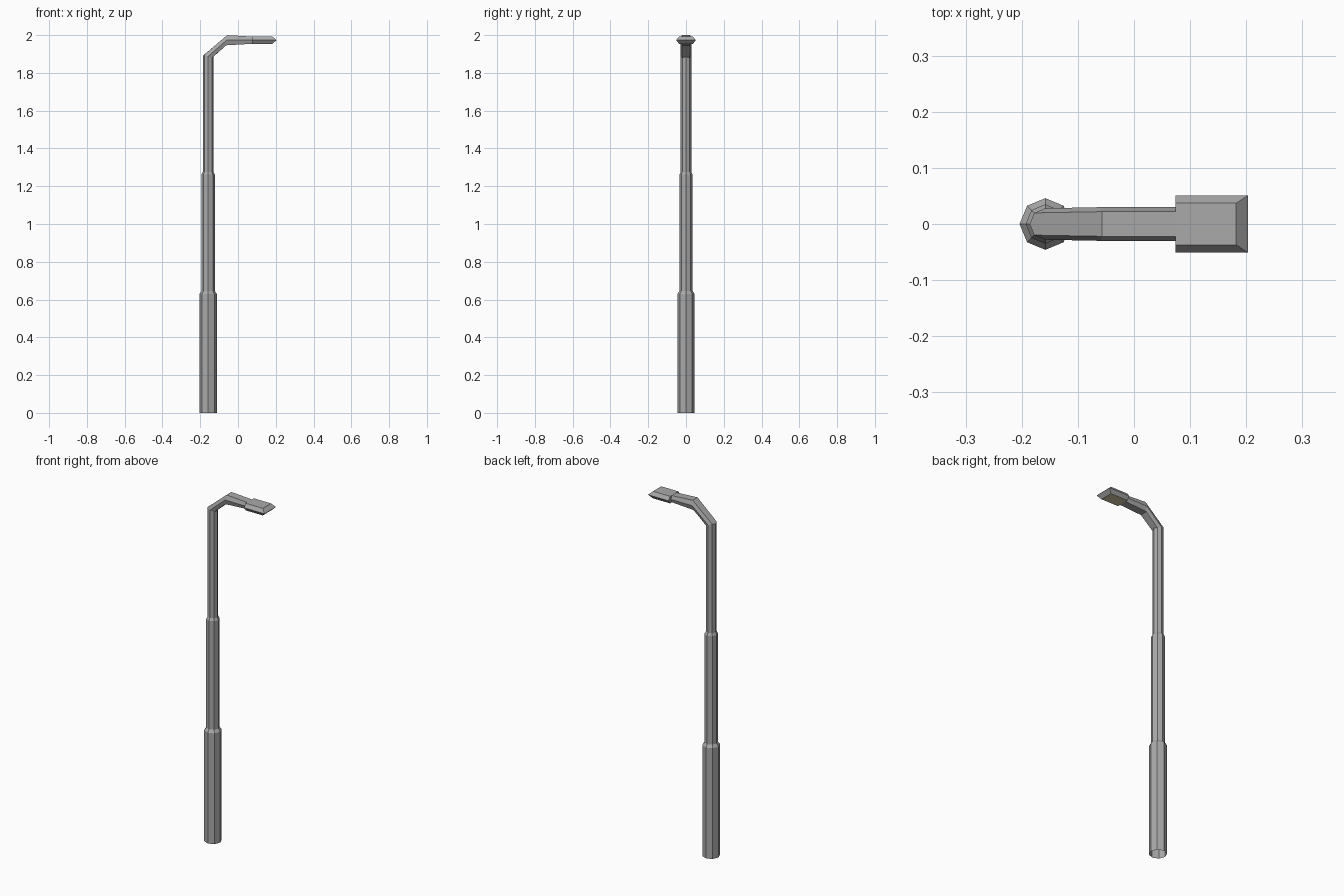
import bpy, math

if "Cube" in bpy.data.objects:
    bpy.data.objects.remove(bpy.data.objects["Cube"])

def material(name, rgb):
    m = bpy.data.materials.new(name)
    m.diffuse_color = (*rgb, 1)
    m.use_nodes = True
    m.node_tree.nodes["Principled BSDF"].inputs["Base Color"].default_value = m.diffuse_color
    return m

METAL = material("grey metal", (0.40, 0.40, 0.40))
GLASS = material("warm lamp glass", (0.65, 0.58, 0.40))
POLE_X = -0.158

def loft(name, rings, cap_start=False, cap_end=False, mats=(METAL,)):
    """Skin a list of equal-sized closed rings (counter-clockwise from the end)."""
    n = len(rings[0])
    verts = [v for ring in rings for v in ring]
    faces = [(r * n + i, r * n + (i + 1) % n, (r + 1) * n + (i + 1) % n, (r + 1) * n + i)
             for r in range(len(rings) - 1) for i in range(n)]
    if cap_start:
        faces.append(tuple(reversed(range(n))))
    if cap_end:
        faces.append(tuple(range(len(verts) - n, len(verts))))
    me = bpy.data.meshes.new(name)
    me.from_pydata(verts, [], faces)
    for m in mats:
        me.materials.append(m)
    ob = bpy.data.objects.new(name, me)
    bpy.context.collection.objects.link(ob)
    return ob

def octagon(r, z):
    return [(POLE_X + r * math.cos(i * math.pi / 4), r * math.sin(i * math.pi / 4), z)
            for i in range(8)]

def elbow_ring(r, z, slope):
    """Pole octagon cut so that its outer and inner sides flow flat into the arm."""
    ring = []
    for x, y, _ in octagon(r, z):
        dx = x - POLE_X
        rise = 0 if abs(dx) < 0.001 else (r - abs(dx)) * math.copysign(slope, -dx)
        ring.append((x, y, z - dx * 0.1 + rise))
    return ring

def arm_ring(outer, inner):
    """Flat-topped arm section between its outer and inner (x, z) points."""
    (xo, zo), (xi, zi) = outer, inner
    xm, zm = (xo + xi) / 2, (zo + zi) / 2
    return [(xi, 0, zi), (xi, 0.022, zi), (xm, 0.03, zm), (xo, 0.022, zo),
            (xo, 0, zo), (xo, -0.022, zo), (xm, -0.03, zm), (xi, -0.022, zi)]

def head_ring(half_y, tip_x, z):
    return [(0.074, -half_y, z), (tip_x, -half_y, z), (tip_x, half_y, z), (0.074, half_y, z)]

# Stepped lower pole, open at the foot
loft("lower_pole", [octagon(0.046, 0), octagon(0.046, 0.63), octagon(0.035, 0.645),
                    octagon(0.035, 1.262), octagon(0.028, 1.276)], cap_end=True)

# Upper pole bending into the arm
loft("upper_pole_and_arm", [
    octagon(0.028, 1.275),
    elbow_ring(0.028, 1.888, 0.83),
    arm_ring((-0.057, 2.0), (-0.063, 1.946)),
    arm_ring((0.075, 1.992), (0.075, 1.954))], cap_end=True)

# Lamp head with glowing panel underneath
head = loft("lamp_head", [head_ring(0.037, 0.182, 1.953), head_ring(0.051, 0.203, 1.973),
                          head_ring(0.037, 0.182, 1.993)], True, True, (METAL, GLASS))
for p in head.data.polygons:
    if p.normal.z < -0.95:
        p.material_index = 1
